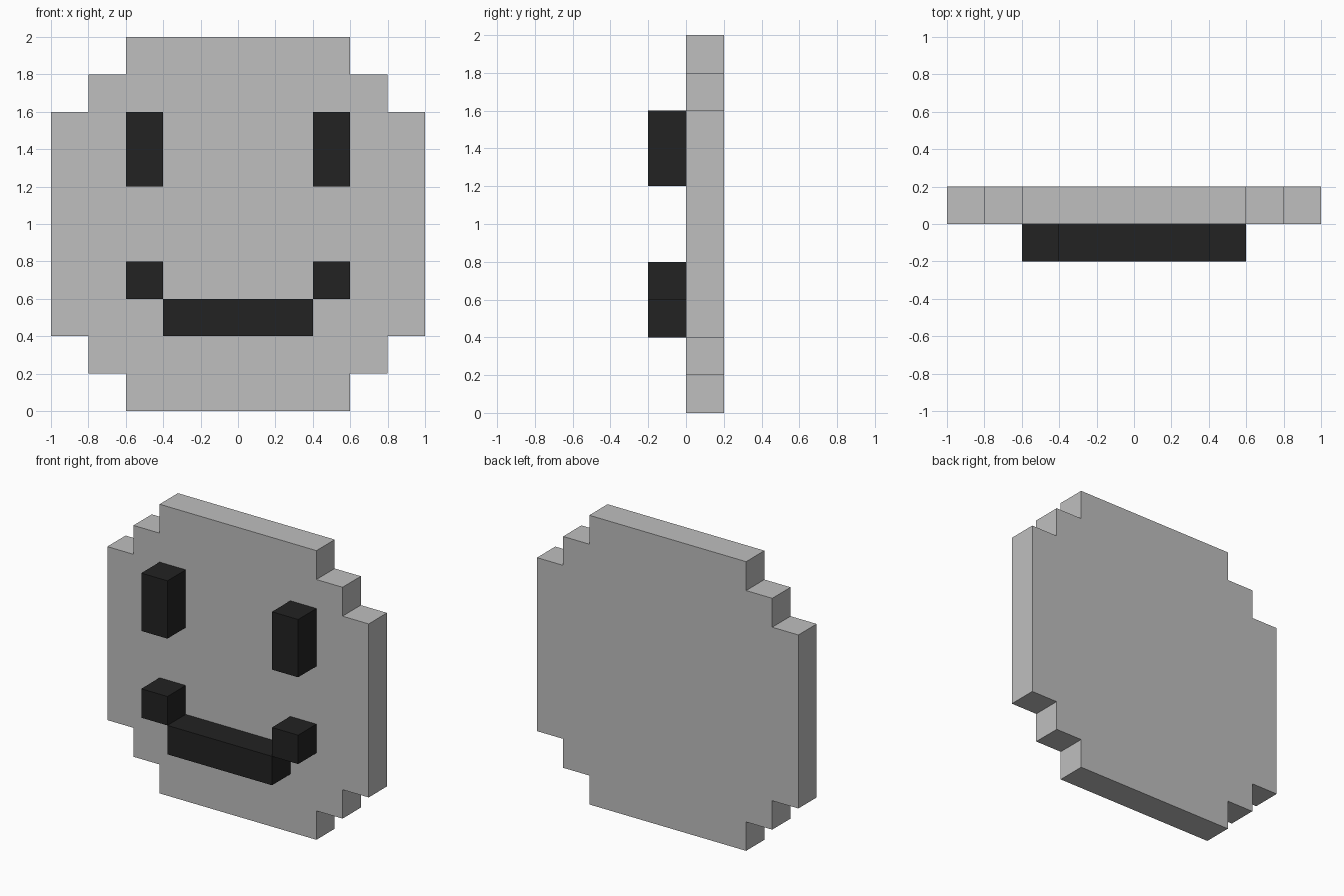
import bpy
import bmesh

cube = bpy.data.objects.get("Cube")
if cube:
    bpy.data.objects.remove(cube, do_unlink=True)


def make_material(name, value):
    mat = bpy.data.materials.new(name)
    colour = (value, value, value, 1.0)
    mat.use_nodes = True
    mat.diffuse_color = colour
    mat.node_tree.nodes["Principled BSDF"].inputs["Base Color"].default_value = colour
    return mat


grey = make_material("light grey", 0.52)
black = make_material("soft black", 0.016)


def extrude_outline(name, outline, y_front, y_back, mat):
    """Flat-sided prism from an (x, z) outline, extruded along y."""
    bm = bmesh.new()
    face = bm.faces.new([bm.verts.new((x, y_front, z)) for x, z in outline])
    result = bmesh.ops.extrude_face_region(bm, geom=[face])
    moved = [g for g in result["geom"] if isinstance(g, bmesh.types.BMVert)]
    bmesh.ops.translate(bm, verts=moved, vec=(0, y_back - y_front, 0))
    bmesh.ops.recalc_face_normals(bm, faces=bm.faces)
    mesh = bpy.data.meshes.new(name)
    bm.to_mesh(mesh)
    bm.free()
    mesh.materials.append(mat)
    obj = bpy.data.objects.new(name, mesh)
    bpy.context.collection.objects.link(obj)
    return obj


def block(name, x0, x1, z0, z1):
    """Raised black block on the front of the face."""
    return extrude_outline(name, [(x0, z0), (x1, z0), (x1, z1), (x0, z1)], -0.2, 0.0, black)


# Stepped round face plate: one quarter of the steps, mirrored around the centre
steps = [(1.0, 0.6), (0.8, 0.6), (0.8, 0.8), (0.6, 0.8), (0.6, 1.0)]
right_half = [(x, -z) for x, z in reversed(steps)] + steps
outline = right_half + [(-x, z) for x, z in reversed(right_half)]
extrude_outline("face_plate", [(x, z + 1.0) for x, z in outline], 0.0, 0.2, grey)

# Eyes and upturned mouth corners
for side, x0 in (("left", 0.4), ("right", -0.6)):
    block(side + "_eye", x0, x0 + 0.2, 1.2, 1.6)
    block(side + "_mouth_corner", x0, x0 + 0.2, 0.6, 0.8)

# Mouth bar
block("mouth", -0.4, 0.4, 0.4, 0.6)
